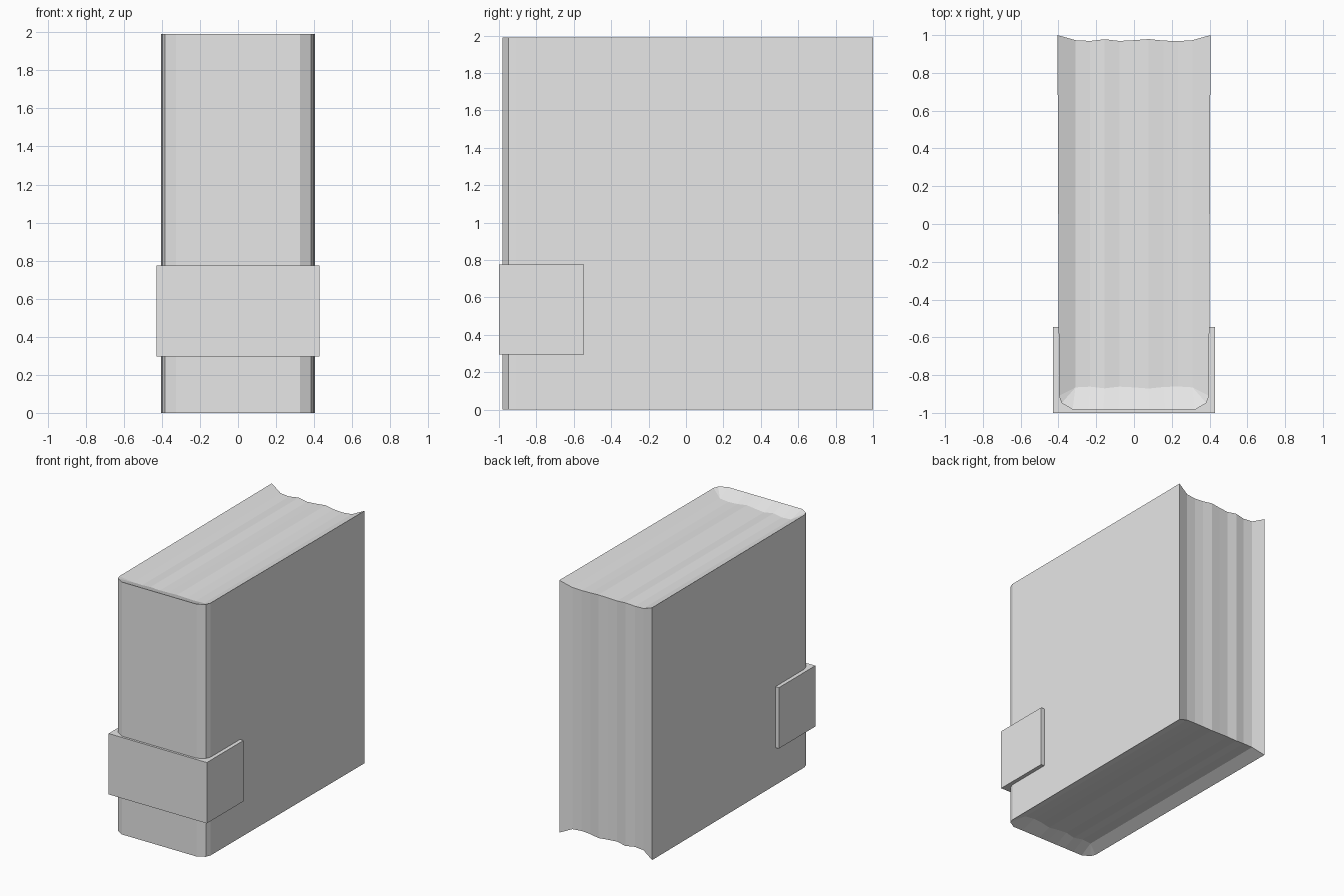
import bpy
import bmesh

if "Cube" in bpy.data.objects:
    bpy.data.objects.remove(bpy.data.objects["Cube"], do_unlink=True)

HEIGHT = 1.99
RECESS = 0.042      # depth of the page block below the cover rim
PAGE_X = 0.31       # half width of the flat page area
PAGE_FRONT, PAGE_BACK = -0.865, 0.973
RIPPLE = [0, -0.005, -0.002, 0.006, 0, -0.004, 0.005, -0.004, 0]

grey = bpy.data.materials.new("light grey")
grey.use_nodes = True
colour = (0.8, 0.8, 0.8, 1)
grey.diffuse_color = colour
grey.node_tree.nodes["Principled BSDF"].inputs["Base Color"].default_value = colour


def finish(name, bm):
    bmesh.ops.remove_doubles(bm, verts=bm.verts, dist=0.0001)
    bmesh.ops.recalc_face_normals(bm, faces=bm.faces)
    mesh = bpy.data.meshes.new(name)
    bm.to_mesh(mesh)
    bm.free()
    mesh.materials.append(grey)
    obj = bpy.data.objects.new(name, mesh)
    bpy.context.collection.objects.link(obj)
    return obj


def face(bm, points):
    return bm.faces.new([bm.verts.new(p) for p in points])


def at_height(points, z):
    return [(x, y, z) for x, y in points]


def mirrored(half):
    """Left half from the back to the spine, then its mirror image."""
    return half + [(-x, y) for x, y in reversed(half)]


# Cover outline: open at the back, bevelled at the spine
cover_outline = mirrored([(0.405, 1.0), (0.397, -0.91), (0.383, -0.948), (0.325, -0.982)])

# Rippled page columns, from left to right
steps = len(RIPPLE) - 1
pages = [(PAGE_X - 2 * PAGE_X * i / steps, w) for i, w in enumerate(RIPPLE)]

# Cover walls
bm = bmesh.new()
for a, b in zip(cover_outline, cover_outline[1:]):
    face(bm, [(*a, 0), (*b, 0), (*b, HEIGHT), (*a, HEIGHT)])
finish("cover", bm)

# Page block: rippled top, bottom and back, sloping up to the cover rim
bm = bmesh.new()
for (x1, w1), (x2, w2) in zip(pages, pages[1:]):
    lo1, lo2 = RECESS - w1, RECESS - w2
    hi1, hi2 = HEIGHT - lo1, HEIGHT - lo2
    f1, f2 = PAGE_FRONT - w1, PAGE_FRONT - w2
    b1, b2 = PAGE_BACK + w1, PAGE_BACK + w2
    face(bm, [(x1, f1, hi1), (x2, f2, hi2), (x2, b2, hi2), (x1, b1, hi1)])
    face(bm, [(x1, f1, lo1), (x2, f2, lo2), (x2, b2, lo2), (x1, b1, lo1)])
    face(bm, [(x1, b1, lo1), (x2, b2, lo2), (x2, b2, hi2), (x1, b1, hi1)])

for rim, floor in ((0, RECESS), (HEIGHT, HEIGHT - RECESS)):
    direction = 1 if rim else -1
    # Slope behind the spine
    front = [(x, PAGE_FRONT - w, floor + direction * w) for x, w in pages]
    spine = [(x * 0.325 / PAGE_X, -0.982, rim) for x, w in pages]
    for i in range(steps):
        face(bm, [spine[i], spine[i + 1], front[i + 1], front[i]])
    # Slopes along the two boards, with a fan at the rounded corners
    for side in (1, -1):
        half = [(side * x, y, rim) for x, y in cover_outline[:4]]
        inner_front = (side * PAGE_X, PAGE_FRONT, floor)
        inner_back = (side * PAGE_X, PAGE_BACK, floor)
        face(bm, [half[0], half[1], inner_front, inner_back])
        for a, b in zip(half[1:], half[2:]):
            face(bm, [a, b, inner_front])

# Upright slopes at the back edge of each board
for side in (1, -1):
    face(bm, [(side * 0.405, 1, 0), (side * PAGE_X, PAGE_BACK, RECESS),
              (side * PAGE_X, PAGE_BACK, HEIGHT - RECESS), (side * 0.405, 1, HEIGHT)])
finish("pages", bm)

# Square band wrapped round the spine
bm = bmesh.new()
outer = mirrored([(0.428, -0.545), (0.428, -1.0)])
inner = mirrored([(0.397, -0.545)] + cover_outline[1:4])
band = face(bm, at_height(outer + inner[::-1], 0.295))
extruded = bmesh.ops.extrude_face_region(bm, geom=[band], use_keep_orig=True)
top = [v for v in extruded["geom"] if isinstance(v, bmesh.types.BMVert)]
bmesh.ops.translate(bm, verts=top, vec=(0, 0, 0.48))
finish("spine_band", bm)
